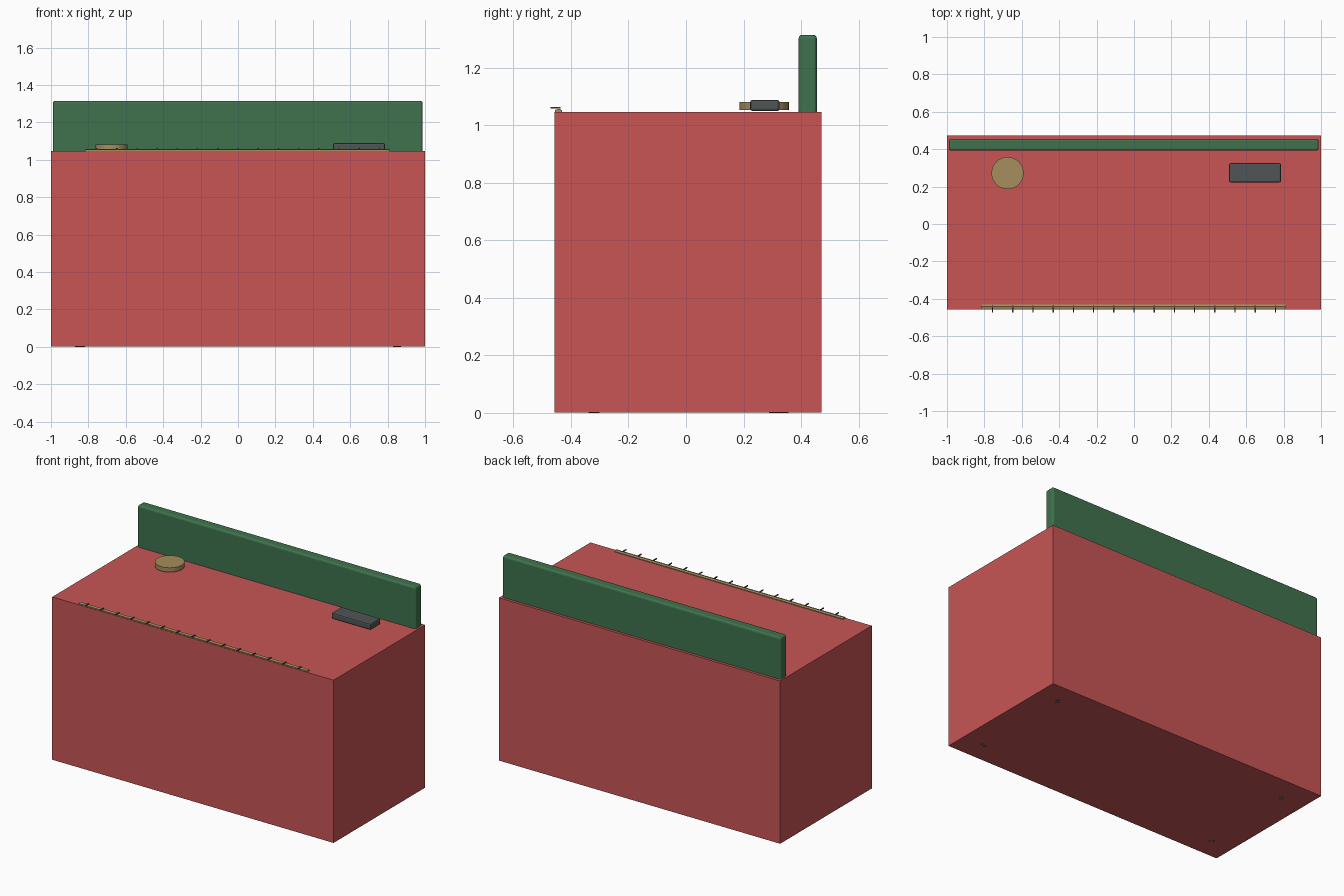
import bpy, math
from mathutils import Matrix

if "Cube" in bpy.data.objects:
    bpy.data.objects.remove(bpy.data.objects["Cube"])


def mat(name, rgb):
    m = bpy.data.materials.new(name)
    m.diffuse_color = (*rgb, 1)
    m.use_nodes = True
    m.node_tree.nodes["Principled BSDF"].inputs["Base Color"].default_value = m.diffuse_color
    return m


RED = mat("red", (0.58, 0.09, 0.09))
GREEN = mat("green", (0.05, 0.17, 0.075))
TAN = mat("tan", (0.38, 0.27, 0.11))
DARK = mat("dark", (0.08, 0.09, 0.09))


def mesh(name, verts, faces, m):
    me = bpy.data.meshes.new(name)
    me.from_pydata(verts, [], faces)
    me.materials.append(m)
    ob = bpy.data.objects.new(name, me)
    bpy.context.collection.objects.link(ob)
    return ob


def box(name, x, y, z, m, bevel=0, segments=3):
    v = [(a, b, c) for a in x for b in y for c in z]
    f = [(0, 1, 3, 2), (4, 6, 7, 5), (0, 4, 5, 1), (2, 3, 7, 6), (0, 2, 6, 4), (1, 5, 7, 3)]
    ob = mesh(name, v, f, m)
    if bevel:
        b = ob.modifiers.new("bevel", "BEVEL")
        b.width, b.segments = bevel, segments
    return ob


def prism(name, profile, x0, x1, m):
    # closed (y, z) profile extruded along x
    n = len(profile)
    v = [(x, y, z) for x in (x0, x1) for y, z in profile]
    f = [tuple(range(n))[::-1], tuple(range(n, 2 * n))]
    f += [(i, (i + 1) % n, n + (i + 1) % n, n + i) for i in range(n)]
    return mesh(name, v, f, m)


def circle(r, cz, n, phase=0.0):
    return [(r * math.cos(2 * math.pi * (i + phase) / n),
             cz + r * math.sin(2 * math.pi * (i + phase) / n)) for i in range(n)]


# main body
box("body", (-1, 1), (-0.458, 0.472), (0.001, 1.047), RED)

# rounded back board, sunk into the body
box("back_board", (-0.99, 0.987), (0.392, 0.455), (1.0, 1.315), GREEN, 0.012)

# round dish and small block on top
bpy.ops.mesh.primitive_cylinder_add(vertices=32, radius=0.086, depth=0.028,
                                    location=(-0.676, 0.272, 1.068))
dish = bpy.context.object
dish.name = "round_dish"
dish.data.materials.append(TAN)
bpy.ops.object.shade_smooth_by_angle()
box("top_block", (0.508, 0.786), (0.223, 0.325), (1.05, 1.089), DARK, 0.008, 2)

# front rail with a row of pegs
prism("front_rail", [(-0.455, 1.045), (-0.431, 1.045), (-0.431, 1.052),
                     (-0.44, 1.058), (-0.455, 1.054)], -0.815, 0.81, TAN)
for i in range(15):
    x = (i - 7) * 0.108
    box("peg", (x - 0.003, x + 0.003), (-0.472, -0.437), (1.058, 1.064), DARK)

# swivel casters just showing at the underside
for x, y, turn in ((0.85, 0.335, 55), (0.85, -0.32, 20), (-0.84, 0.31, 55), (-0.85, -0.32, -20)):
    for s in (-1, 1):
        r = 0.05
        wheel = prism("caster_wheel", circle(r, r * math.cos(math.pi / 12), 12, 0.5),
                      s * 0.012 - 0.005, s * 0.012 + 0.005, DARK)
        wheel.matrix_world = Matrix.Translation((x, y, 0)) @ Matrix.Rotation(math.radians(turn), 4, "Z")
